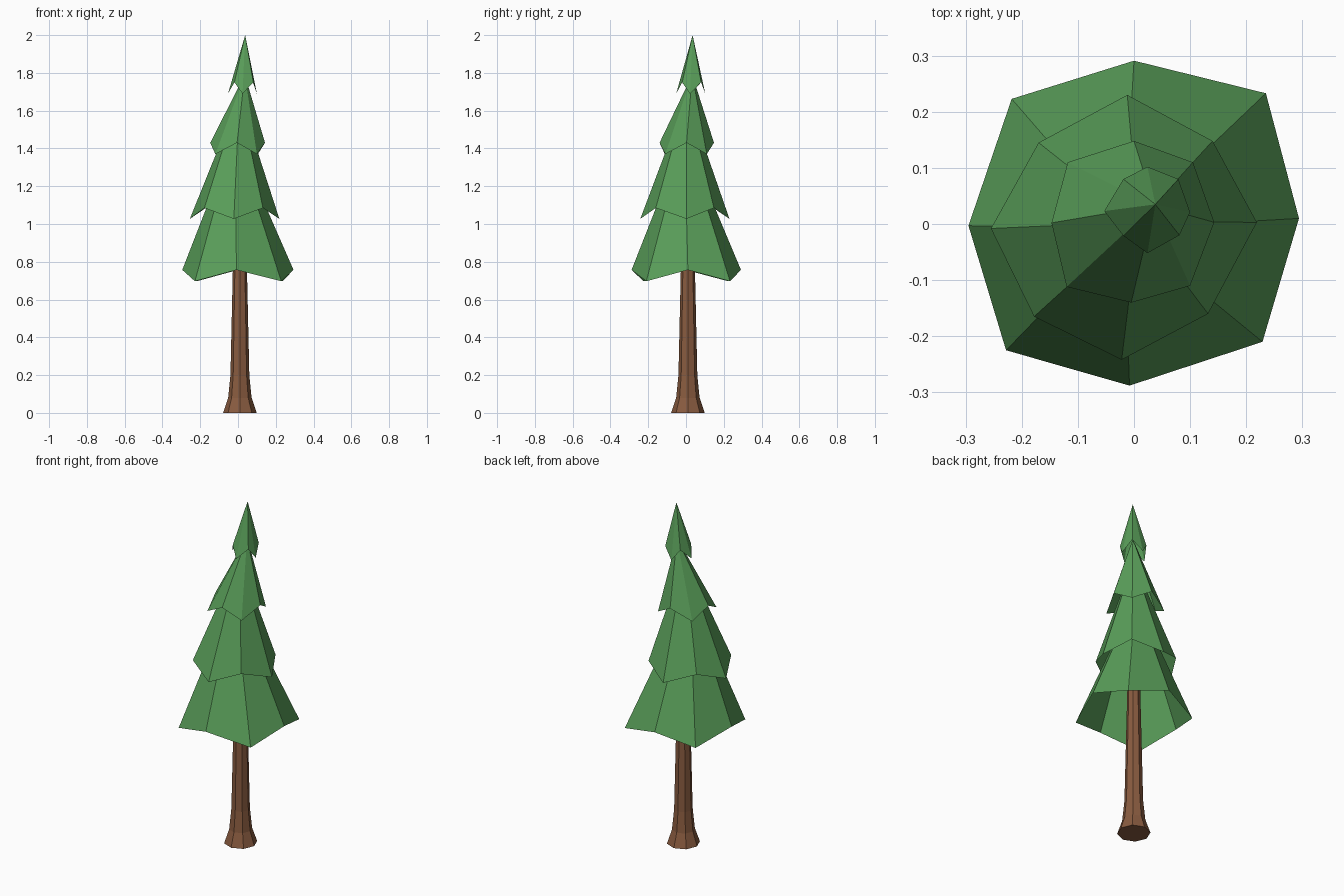
import bpy, bmesh
from math import sin, cos, pi

if "Cube" in bpy.data.objects:
    bpy.data.objects.remove(bpy.data.objects["Cube"])


def material(name, rgb):
    m = bpy.data.materials.new(name)
    m.diffuse_color = (*rgb, 1)
    m.use_nodes = True
    m.node_tree.nodes["Principled BSDF"].inputs["Base Color"].default_value = m.diffuse_color
    return m


def finish(bm, name, mat):
    bmesh.ops.recalc_face_normals(bm, faces=bm.faces)
    mesh = bpy.data.meshes.new(name)
    bm.to_mesh(mesh)
    bm.free()
    mesh.materials.append(mat)
    bpy.context.collection.objects.link(bpy.data.objects.new(name, mesh))


def foliage_tier(name, rim, z_axis, z_diagonal, apex):
    """Open eight-sided cone with a zigzag hem."""
    bm = bmesh.new()
    tip = bm.verts.new(apex)
    ring = [bm.verts.new((x, y, z_diagonal if i % 2 else z_axis))
            for i, (x, y) in enumerate(rim)]
    for i in range(8):
        bm.faces.new((ring[i], ring[(i + 1) % 8], tip))
    finish(bm, name, green)


green = material("needles", (0.10, 0.34, 0.10))
brown = material("bark", (0.25, 0.105, 0.05))

# Trunk: flared octagonal column, ending inside the foliage
bm = bmesh.new()
rings = [[bm.verts.new((0.01 + r * cos(i * pi / 4), 0.01 + r * sin(i * pi / 4), z))
          for i in range(8)]
         for z, r in [(0, 0.089), (0.08, 0.062), (0.2, 0.05), (1.0, 0.032)]]
for lo, hi in zip(rings, rings[1:]):
    for i in range(8):
        j = (i + 1) % 8
        bm.faces.new((lo[i], lo[j], hi[j], hi[i]))
bm.faces.new(rings[0][::-1])
bm.faces.new(rings[-1])
finish(bm, "trunk", brown)

# Foliage tiers, rim points counter-clockwise from +x
foliage_tier("bottom_tier",
             [(.294, .01), (.235, .233), (0, .291), (-.218, .223),
              (-.295, -.003), (-.228, -.225), (-.008, -.288), (.229, -.21)],
             0.757, 0.697, (-.018, -.008, 1.47))
foliage_tier("lower_middle_tier",
             [(.219, .003), (.14, .148), (-.012, .23), (-.17, .145),
              (-.255, -.008), (-.178, -.165), (-.022, -.242), (.132, -.16)],
             1.027, 1.085, (.008, .004, 1.68))
foliage_tier("upper_middle_tier",
             [(.143, .003), (.105, .11), (0, .148), (-.118, .11),
              (-.147, .002), (-.12, -.112), (-.005, -.14), (.1, -.11)],
             1.43, 1.37, (.036, .033, 1.79))
foliage_tier("top_tier",
             [(.1, .021), (.079, .08), (.024, .102), (-.019, .08),
              (-.053, .023), (-.019, -.021), (.024, -.052), (.081, -.02)],
             1.69, 1.75, (.038, .035, 2.0))
